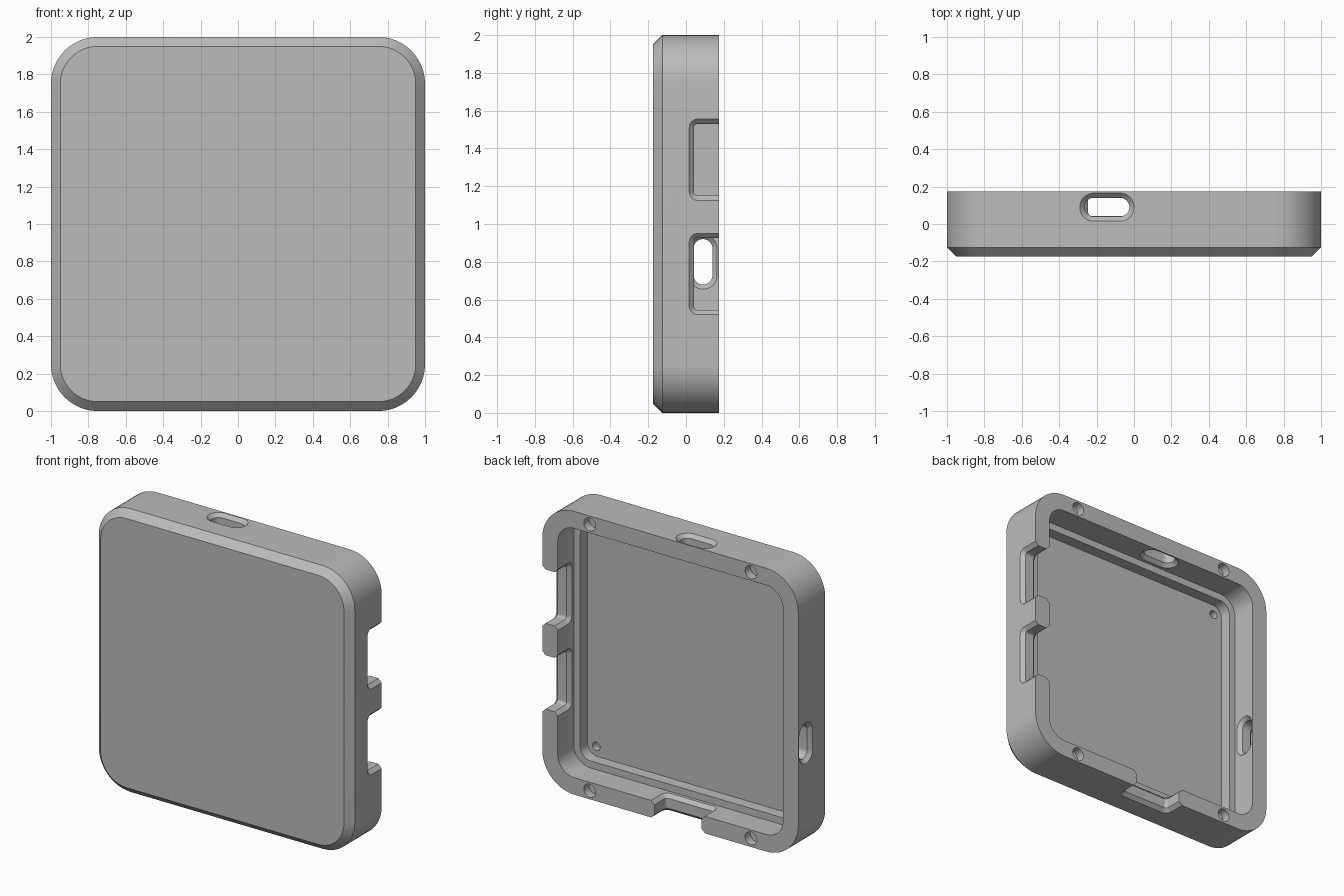
import bpy, bmesh
from math import sin, cos, pi, radians

if "Cube" in bpy.data.objects:
    bpy.data.objects.remove(bpy.data.objects["Cube"], do_unlink=True)

grey = bpy.data.materials.new("light grey")
grey.use_nodes = True
grey.diffuse_color = (0.5, 0.5, 0.5, 1)
grey.node_tree.nodes["Principled BSDF"].inputs["Base Color"].default_value = (0.5, 0.5, 0.5, 1)


def outline(hu, hv, r, steps=12):
    """Rounded rectangle with half sizes hu, hv and corner radius r."""
    pts = []
    for k, (su, sv) in enumerate([(1, 1), (-1, 1), (-1, -1), (1, -1)]):
        for i in range(steps + 1):
            a = pi / 2 * (k + i / steps)
            pts.append((su * (hu - r) + r * cos(a), sv * (hv - r) + r * sin(a)))
    return pts


def loft(name, sections, place):
    """Closed solid through sections (hu, hv, r, w), mapped by place(u, v, w)."""
    bm = bmesh.new()
    rings = [[bm.verts.new(place(u, v, w)) for u, v in outline(hu, hv, r)]
             for hu, hv, r, w in sections]
    n = len(rings[0])
    for a, b in zip(rings, rings[1:]):
        for i in range(n):
            j = (i + 1) % n
            bm.faces.new((a[i], a[j], b[j], b[i]))
    bm.faces.new(rings[0])
    bm.faces.new(rings[-1])
    bmesh.ops.remove_doubles(bm, verts=bm.verts, dist=1e-5)
    bmesh.ops.recalc_face_normals(bm, faces=bm.faces)
    mesh = bpy.data.meshes.new(name)
    bm.to_mesh(mesh)
    bm.free()
    mesh.materials.append(grey)
    obj = bpy.data.objects.new(name, mesh)
    bpy.context.collection.objects.link(obj)
    return obj


def facing_back(cx=0, cz=1):
    return lambda u, v, w: (cx + u, w, cz + v)


def port(name, hu, hv, r, place):
    """Wall opening flared towards both the outside and the inside."""
    flare = [(0.87, 0.035), (0.905, 0), (0.975, 0), (1.01, 0.035)]
    return loft(name, [(hu + f, hv + f, r + f, w) for w, f in flare], place)


# Shell with a chamfered front edge
case = loft("case_shell", [(0.95, 0.95, 0.2, -0.175), (1, 1, 0.25, -0.125),
                           (1, 1, 0.25, 0.175)], facing_back())

# Stepped cavity open to the back
cutters = [loft("cavity", [(0.83, 0.83, 0.08, -0.085), (0.83, 0.83, 0.08, -0.005),
                           (0.88, 0.88, 0.13, -0.005), (0.88, 0.88, 0.13, 0.3)],
                facing_back())]

# Notches in the left wall and the bottom wall, open to the back
for c in (0.735, 1.34):
    cutters.append(port("side_notch", 0.19, 0.158, 0.02,
                        lambda u, v, w: (w, 0.2 + v, c + u)))
cutters.append(port("bottom_notch", 0.185, 0.158, 0.02,
                    lambda u, v, w: (u - 0.06, 0.2 + v, 1 - w)))

# Oval slots in the top wall and the right wall
cutters.append(port("top_slot", 0.12, 0.05, 0.0499,
                    lambda u, v, w: (u - 0.145, 0.09 + v, 1 + w)))
cutters.append(port("side_slot", 0.12, 0.05, 0.0499,
                    lambda u, v, w: (-w, 0.09 + v, 0.8 + u)))

# Magnet pockets in the rim and small blind holes in the floor
for sx in (-1, 1):
    for sz in (-1, 1):
        for name, x, z, r, y0, y1 in (("rim_pocket", 0.63, 0.94, 0.046, 0.115, 0.2),
                                      ("floor_hole", 0.76, 0.76, 0.03, -0.13, -0.06)):
            cutters.append(loft(name, [(r, r, r * 0.999, y0), (r, r, r * 0.999, y1)],
                                facing_back(sx * x, 1 + sz * z)))

# Carve the shell and discard the cutters
bpy.context.view_layer.objects.active = case
for cutter in cutters:
    cutter.hide_render = True
    mod = case.modifiers.new(cutter.name, "BOOLEAN")
    mod.operation = "DIFFERENCE"
    mod.solver = "EXACT"
    mod.object = cutter
    bpy.ops.object.modifier_apply(modifier=mod.name)
for cutter in cutters:
    bpy.data.objects.remove(cutter, do_unlink=True)

bpy.ops.object.select_all(action="DESELECT")
case.select_set(True)
bpy.ops.object.shade_smooth_by_angle(angle=radians(30))
